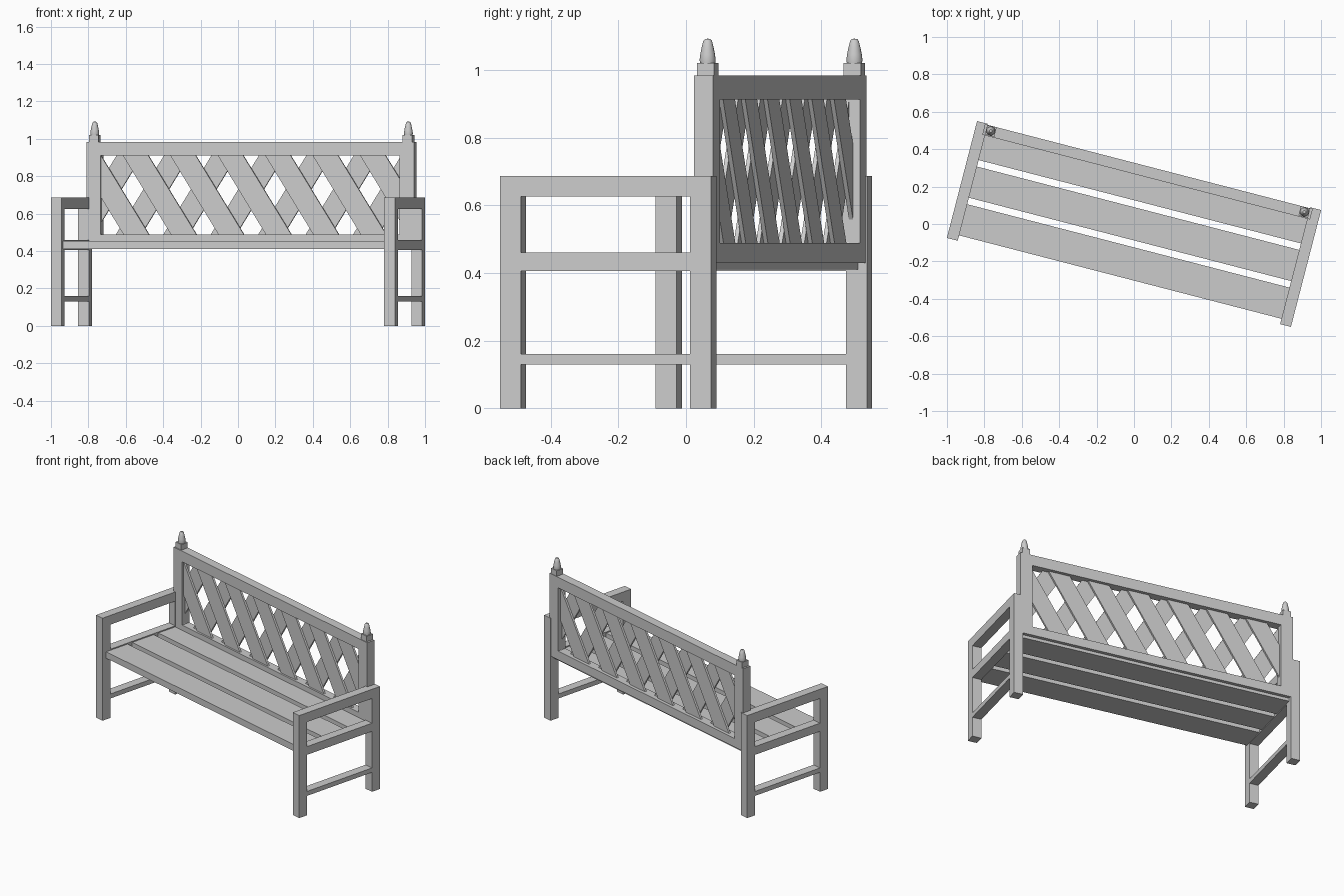
import bpy, bmesh, math
from mathutils import Matrix

if "Cube" in bpy.data.objects:
    bpy.data.objects.remove(bpy.data.objects["Cube"])

TURN = Matrix.Rotation(math.radians(-14.5), 4, 'Z')   # whole bench is turned on the ground


def add(name, bm):
    bmesh.ops.recalc_face_normals(bm, faces=bm.faces[:])
    bm.transform(TURN)
    me = bpy.data.meshes.new(name)
    bm.to_mesh(me)
    bm.free()
    ob = bpy.data.objects.new(name, me)
    bpy.context.collection.objects.link(ob)
    return ob


def box(name, x, y, z):
    bm = bmesh.new()
    bmesh.ops.create_cube(bm, size=1)
    for v in bm.verts:
        for i, (a, b) in enumerate((x, y, z)):
            v.co[i] = a if v.co[i] < 0 else b
    return add(name, bm)


def mirrored(name, x, y, z):
    box(name + "_right", x, y, z)
    box(name + "_left", (-x[1], -x[0]), y, z)


def lattice_slat(name, x, lean, y):
    # slanted slat crossing height zc at x, cut off at the frame's stiles
    zc, z0, z1, half, tan, lim = 0.733, 0.48, 0.92, 0.07, 1.59, 0.828
    bm = bmesh.new()
    pts = [(x + lean * (z - zc) / tan + s * half, z)
           for z, s in ((z0, -1), (z0, 1), (z1, 1), (z1, -1))]
    face = bm.faces.new([bm.verts.new((px, y[0], pz)) for px, pz in pts])
    for side in (1, -1):
        bmesh.ops.bisect_plane(bm, geom=bm.verts[:] + bm.edges[:] + bm.faces[:],
                               plane_co=(side * lim, 0, 0), plane_no=(side, 0, 0),
                               clear_outer=True)
    if not bm.faces:
        bm.free()
        return
    new = bmesh.ops.extrude_face_region(bm, geom=bm.faces[:])["geom"]
    bmesh.ops.translate(bm, vec=(0, y[1] - y[0], 0),
                        verts=[g for g in new if isinstance(g, bmesh.types.BMVert)])
    # keep the starting face so the slat is closed
    if not any(all(abs(v.co.y - y[0]) < 1e-6 for v in f.verts) for f in bm.faces):
        bmesh.ops.holes_fill(bm, edges=bm.edges[:])
    add(name, bm)


# Side frames: legs, arm, seat rail, stretcher
W = (0.89, 0.95)
mirrored("front_leg", W, (-0.3225, -0.2585), (0, 0.625))
mirrored("back_leg", W, (0.2585, 0.3225), (0, 0.625))
mirrored("armrest", W, (-0.3225, 0.3225), (0.625, 0.687))
mirrored("seat_rail", W, (-0.2585, 0.2585), (0.405, 0.46))
mirrored("stretcher", W, (-0.2585, 0.2585), (0.13, 0.16))

# Seat planks
for i in range(3):
    y = -0.293 + 0.208 * i
    box(f"seat_plank_{i + 1}", (-0.89, 0.89), (y, y + 0.172), (0.41, 0.453))

# Back frame
B = (0.259, 0.317)
mirrored("back_post", (0.826, 0.905), B, (0.43, 0.983))
box("back_top_rail", (-0.826, 0.826), B, (0.912, 0.983))
box("back_bottom_rail", (-0.826, 0.826), B, (0.43, 0.488))

# Lattice in two layers
for k in range(-4, 5):
    lattice_slat(f"lattice_front_{k + 5}", 0.262 * k, -1, (0.271, 0.2835))
    lattice_slat(f"lattice_back_{k + 5}", 0.262 * k, 1, (0.2835, 0.296))

# Finials: square block with a turned bullet
PROFILE = [(0, 1.015), (0.022, 1.015), (0.024, 1.03), (0.022, 1.045), (0.018, 1.065),
           (0.013, 1.085), (0.008, 1.091), (0, 1.092)]
mirrored("finial_block", (0.84, 0.892), (0.264, 0.316), (0.98, 1.02))
for side, name in ((1, "finial_right"), (-1, "finial_left")):
    bm = bmesh.new()
    vs = [bm.verts.new((r, 0, z)) for r, z in PROFILE]
    es = [bm.edges.new(p) for p in zip(vs, vs[1:])]
    bmesh.ops.spin(bm, geom=vs + es, cent=(0, 0, 0), axis=(0, 0, 1),
                   angle=2 * math.pi, steps=16)
    bmesh.ops.remove_doubles(bm, verts=bm.verts[:], dist=1e-4)
    bmesh.ops.translate(bm, vec=(side * 0.866, 0.29, 0), verts=bm.verts[:])
    ob = add(name, bm)
    bpy.ops.object.select_all(action='DESELECT')
    ob.select_set(True)
    bpy.context.view_layer.objects.active = ob
    bpy.ops.object.shade_smooth_by_angle(angle=math.radians(40))
